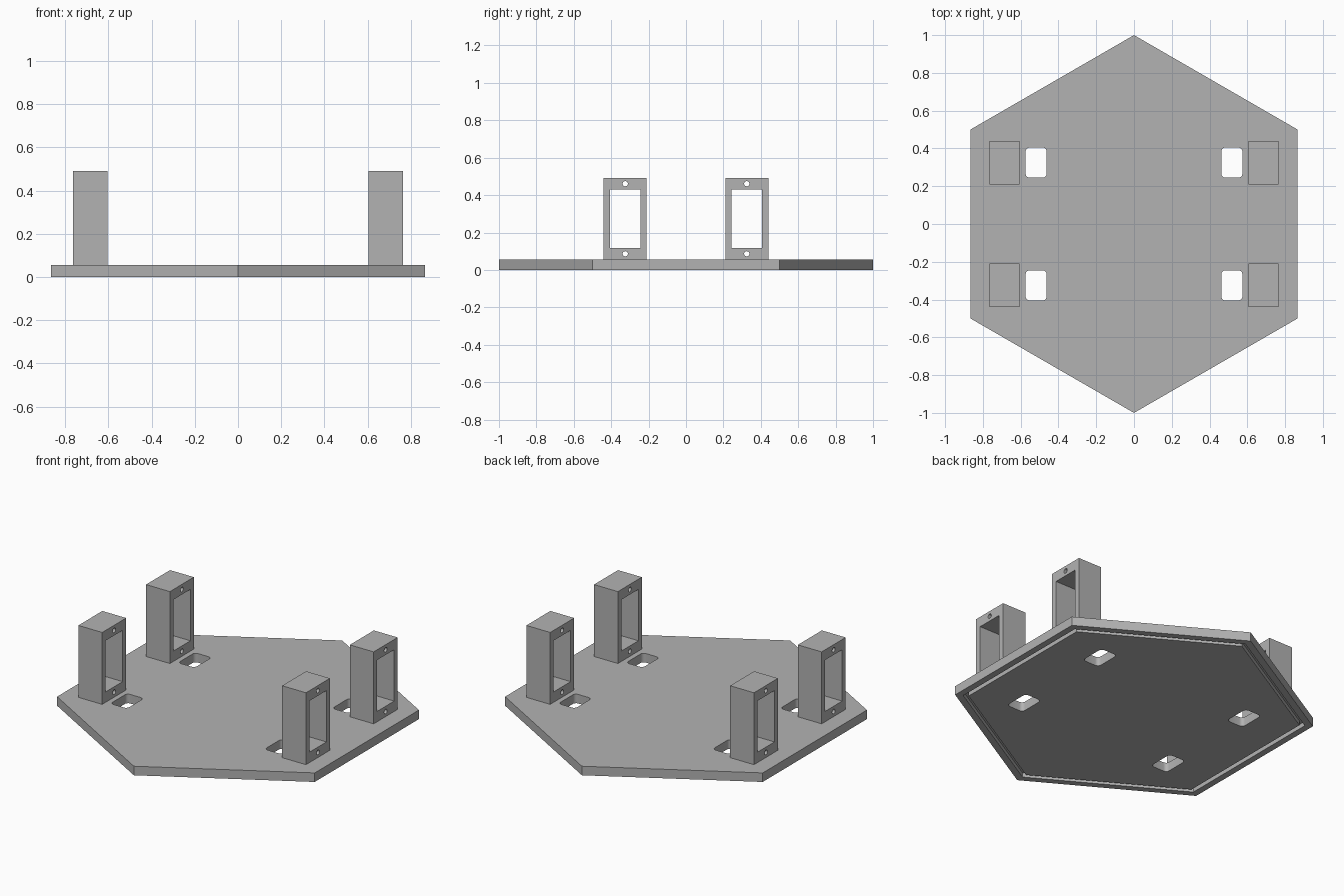
import bpy
import bmesh
from math import pi
from mathutils import Matrix

cube = bpy.data.objects.get("Cube")
if cube:
    bpy.data.objects.remove(cube)

PLATE_TOP, POST_TOP = 0.055, 0.492
POST_X, POST_Y = 0.685, 0.325

grey = bpy.data.materials.new("plain_grey")
grey.use_nodes = True
grey.diffuse_color = (0.45, 0.45, 0.45, 1)
grey.node_tree.nodes["Principled BSDF"].inputs["Base Color"].default_value = (0.45, 0.45, 0.45, 1)


def to_object(name, bm):
    mesh = bpy.data.meshes.new(name)
    bm.to_mesh(mesh)
    bm.free()
    mesh.materials.append(grey)
    obj = bpy.data.objects.new(name, mesh)
    bpy.context.collection.objects.link(obj)
    return obj


def box(name, centre, size, corner=0):
    """Box, optionally with rounded vertical edges."""
    bm = bmesh.new()
    bmesh.ops.create_cube(bm, size=1, matrix=Matrix.Translation(centre) @ Matrix.Diagonal((*size, 1)))
    if corner:
        upright = [e for e in bm.edges if abs(e.verts[0].co.z - e.verts[1].co.z) > size[2] / 2]
        bmesh.ops.bevel(bm, geom=upright, offset=corner, segments=5, profile=0.5, affect='EDGES')
    return to_object(name, bm)


def prism(name, sides, radius, depth, matrix):
    bm = bmesh.new()
    bmesh.ops.create_cone(bm, cap_ends=True, segments=sides, radius1=radius,
                          radius2=radius, depth=depth, matrix=matrix)
    return to_object(name, bm)


def hexagon(name, radius, z0, z1):
    """Upright six-sided prism with corners on the y axis."""
    obj = prism(name, 6, radius, z1 - z0, Matrix.Translation((0, 0, (z0 + z1) / 2)))
    corner_on_y = max(abs(v.co.y) for v in obj.data.vertices) > radius * 0.99
    if not corner_on_y:
        obj.data.transform(Matrix.Rotation(pi / 6, 4, 'Z'))
    return obj


def cut(target, cutter):
    cutter.hide_render = True
    mod = target.modifiers.new("cut", 'BOOLEAN')
    mod.operation = 'DIFFERENCE'
    mod.solver = 'EXACT'
    mod.object = cutter
    bpy.context.view_layer.objects.active = target
    bpy.ops.object.modifier_apply(modifier=mod.name)
    bpy.data.objects.remove(cutter)


def finish(obj):
    bpy.ops.object.select_all(action='DESELECT')
    obj.select_set(True)
    bpy.context.view_layer.objects.active = obj
    bpy.ops.object.shade_smooth_by_angle()


# Base plate with a narrow groove under its rim
plate = hexagon("base_plate", 1.0, 0, PLATE_TOP)
groove = hexagon("groove_cutter", 0.955, -0.02, 0.027)
cut(groove, hexagon("groove_core", 0.925, -0.1, 0.1))
cut(plate, groove)

for side, sx in (("left", 1), ("right", -1)):
    for end, sy in (("front", -1), ("back", 1)):
        x, y = sx * POST_X, sy * POST_Y

        # Rounded slot beside each post
        cut(plate, box("slot_cutter", (sx * 0.518, y, 0.03), (0.112, 0.16, 0.3), corner=0.022))

        # Post with a window and two screw holes
        post = box(f"{end}_{side}_post", (x, y, (PLATE_TOP + POST_TOP) / 2),
                   (0.16, 0.23, POST_TOP - PLATE_TOP))
        cut(post, box("window_cutter", (x, y, 0.274), (0.4, 0.164, 0.312)))
        for z in (0.086, 0.461):
            along_x = Matrix.Translation((x, y, z)) @ Matrix.Rotation(pi / 2, 4, 'Y')
            cut(post, prism("screw_hole_cutter", 24, 0.014, 0.4, along_x))
        finish(post)

finish(plate)
